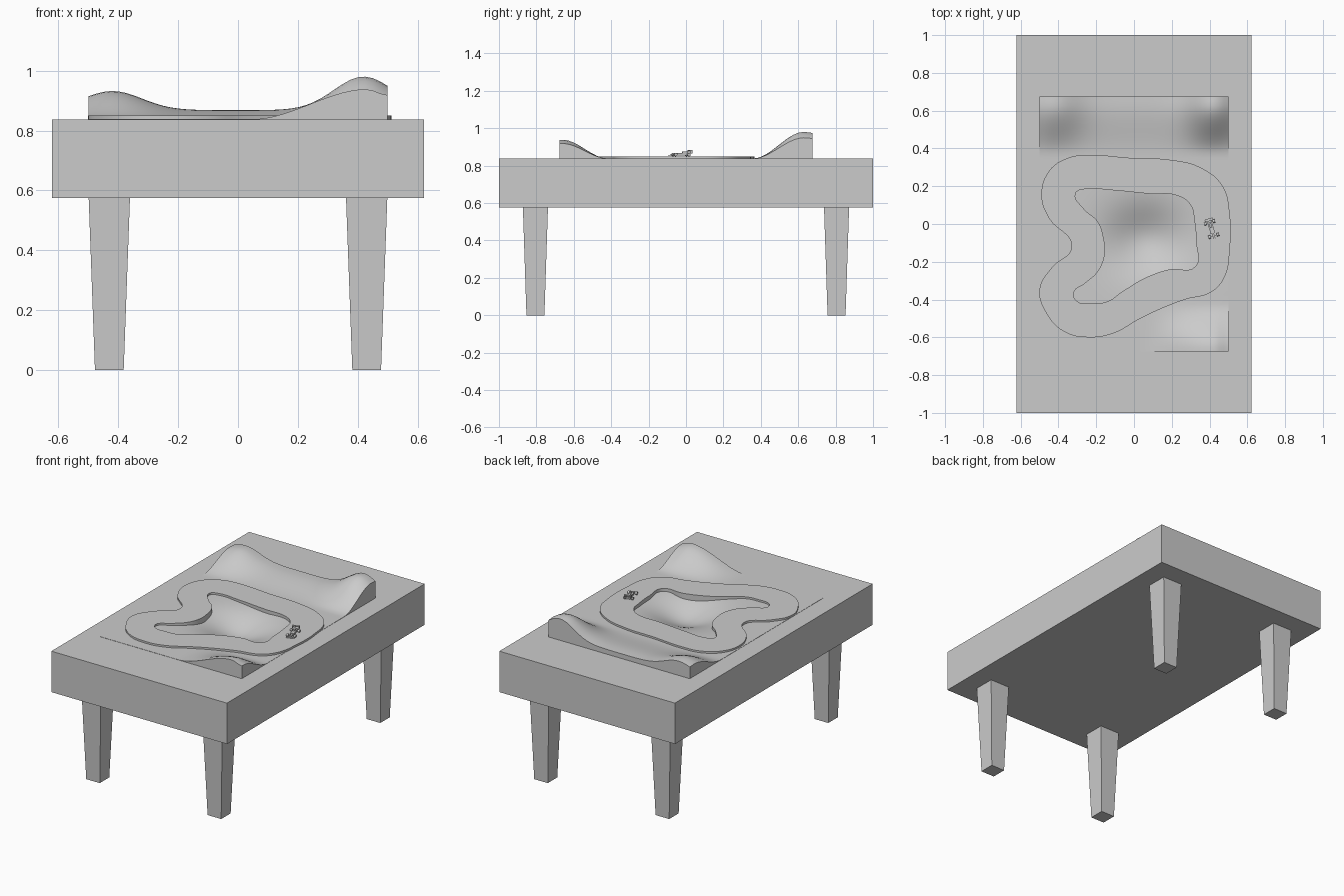
import bpy, bmesh, math
from mathutils import Matrix, Vector

if "Cube" in bpy.data.objects:
    bpy.data.objects.remove(bpy.data.objects["Cube"], do_unlink=True)

TOP = 0.837      # table top height
ROAD = 0.85      # track surface height

grey = bpy.data.materials.new("plain grey")
grey.use_nodes = True
grey.diffuse_color = (0.6, 0.6, 0.6, 1)
grey.node_tree.nodes["Principled BSDF"].inputs["Base Color"].default_value = (0.6, 0.6, 0.6, 1)


def finish(name, bm):
    """Turn a bmesh into a named object with the grey material."""
    bmesh.ops.recalc_face_normals(bm, faces=bm.faces)
    mesh = bpy.data.meshes.new(name)
    bm.to_mesh(mesh)
    bm.free()
    mesh.materials.append(grey)
    obj = bpy.data.objects.new(name, mesh)
    bpy.context.collection.objects.link(obj)
    return obj


def smooth(obj, degrees=35):
    bpy.ops.object.select_all(action='DESELECT')
    obj.select_set(True)
    bpy.context.view_layer.objects.active = obj
    bpy.ops.object.shade_smooth_by_angle(angle=math.radians(degrees))


def loft(name, rects):
    """Bridge a chain of horizontal rectangles (cx, cy, half x, half y, z)."""
    bm = bmesh.new()
    rings = [[bm.verts.new((cx + sx * hx, cy + sy * hy, z))
              for sx, sy in ((-1, -1), (1, -1), (1, 1), (-1, 1))]
             for cx, cy, hx, hy, z in rects]
    for low, high in zip(rings, rings[1:]):
        for i in range(4):
            j = (i + 1) % 4
            bm.faces.new((low[i], low[j], high[j], high[i]))
    bm.faces.new(rings[0])
    bm.faces.new(rings[-1])
    return finish(name, bm)


# Table: thick slab with a pocket under the landscape, four tapered legs
loft("table_slab", [(0, 0, 0.622, 1, 0.575), (0, 0, 0.622, 1, TOP),
                    (0, -0.11, 0.43, 0.38, TOP), (0, -0.11, 0.43, 0.38, 0.7)])
for side, sx in (("left", 1), ("right", -1)):
    for end, sy in (("front", -1), ("back", 1)):
        loft(f"{end}_{side}_leg", [(sx * 0.43, sy * 0.805, 0.048, 0.048, 0),
                                   (sx * 0.43, sy * 0.805, 0.069, 0.067, 0.576)])


# Landscape: hills along both ends and a hollow inside the track
def step(a, b, t):
    t = min(max((t - a) / (b - a), 0), 1)
    return t * t * (3 - 2 * t)


def bell(t, centre, width):
    return math.exp(-((t - centre) / width) ** 2)


def height(x, y):
    back = 0.03 + 0.064 * bell(x, -0.42, 0.14) + 0.112 * bell(x, 0.42, 0.14)
    front = 0.1 * step(0.05, 0.43, x) - 0.02 * step(0.43, 0.5, x)
    hollow = 0.085 * bell(x, 0.06, 0.2) * bell(y, -0.08, 0.17)
    return (back * (step(0.36, 0.63, y) - 0.04 * step(0.63, 0.68, y))
            + front * step(0.42, 0.66, -y) - hollow)


bm = bmesh.new()
bmesh.ops.create_grid(bm, x_segments=40, y_segments=54, size=1)
for v in bm.verts:
    v.co.x *= 0.5
    v.co.y *= 0.676
    v.co.z = TOP + 0.0015 + height(v.co.x, v.co.y)
rim = [e for e in bm.edges if e.is_boundary]
skirt = bmesh.ops.extrude_edge_only(bm, edges=rim)
for v in skirt["geom"]:
    if isinstance(v, bmesh.types.BMVert):
        v.co.z = TOP - 0.01
smooth(finish("landscape", bm), 45)

# Track: closed road between an outer and an inner outline
outer = [(-.33, -.12), (-.45, .03), (-.49, .15), (-.45, .28), (-.35, .35),
         (-.23, .365), (-.02, .35), (.19, .34), (.35, .3), (.47, .2),
         (.507, .05), (.507, -.13), (.48, -.28), (.41, -.36), (.27, -.4),
         (.14, -.45), (.016, -.51), (-.1, -.575), (-.23, -.6), (-.37, -.57),
         (-.467, -.467), (-.5, -.345), (-.435, -.23)]
inner = [(-.31, .16), (-.26, .185), (-.13, .18), (.085, .16), (.23, .15),
         (.3, .1), (.32, .015), (.33, -.1), (.325, -.225), (.19, -.24),
         (.06, -.285), (-.065, -.36), (-.14, -.41), (-.22, -.42), (-.3, -.41),
         (-.32, -.365), (-.26, -.315), (-.19, -.25), (-.155, -.16),
         (-.16, -.08), (-.19, .01), (-.27, .085)]
curve = bpy.data.curves.new("track", 'CURVE')
curve.dimensions = '2D'
curve.fill_mode = 'BOTH'
curve.extrude = 0.03
curve.resolution_u = 6
for outline in (outer, inner):
    spline = curve.splines.new('BEZIER')
    spline.bezier_points.add(len(outline) - 1)
    spline.use_cyclic_u = True
    for point, (x, y) in zip(spline.bezier_points, outline):
        point.co = (x, y, 0)
        point.handle_left_type = point.handle_right_type = 'AUTO'
curve.materials.append(grey)
track = bpy.data.objects.new("track", curve)
bpy.context.collection.objects.link(track)
track.location.z = ROAD - curve.extrude
bpy.ops.object.select_all(action='DESELECT')
track.select_set(True)
bpy.context.view_layer.objects.active = track
bpy.ops.object.convert(target='MESH')
smooth(track)

# Toy race car, nose toward the front
place = Matrix.Translation((0.412, -0.03, ROAD)) @ Matrix.Rotation(math.radians(17), 4, 'Z')


def block(name, centre, size):
    bm = bmesh.new()
    bmesh.ops.create_cube(bm, size=1, matrix=place @ Matrix.Translation(centre)
                          @ Matrix.Diagonal((*size, 1)))
    return finish(name, bm)


block("car_body", (0, 0.015, 0.011), (0.024, 0.07, 0.012))
block("car_nose", (0, -0.035, 0.008), (0.01, 0.04, 0.007))
block("car_engine_cover", (0, 0.025, 0.02), (0.012, 0.03, 0.012))
block("car_front_wing", (0, -0.056, 0.005), (0.05, 0.012, 0.003))
block("car_rear_wing", (0, 0.054, 0.03), (0.044, 0.014, 0.004))
for side, sx in (("left", 1), ("right", -1)):
    block(f"car_wing_post_{side}", (sx * 0.02, 0.054, 0.025), (0.003, 0.014, 0.018))
    for end, y in (("front", -0.034), ("rear", 0.04)):
        bm = bmesh.new()
        bmesh.ops.create_cone(bm, cap_ends=True, segments=16, radius1=0.009,
                              radius2=0.009, depth=0.012,
                              matrix=place @ Matrix.Translation((sx * 0.023, y, 0.009))
                              @ Matrix.Rotation(math.pi / 2, 4, 'Y'))
        smooth(finish(f"car_{end}_{side}_wheel", bm))
    # suspension arms
for end, y in (("front", -0.034), ("rear", 0.04)):
    block(f"car_{end}_axle", (0, y, 0.009), (0.046, 0.003, 0.003))
